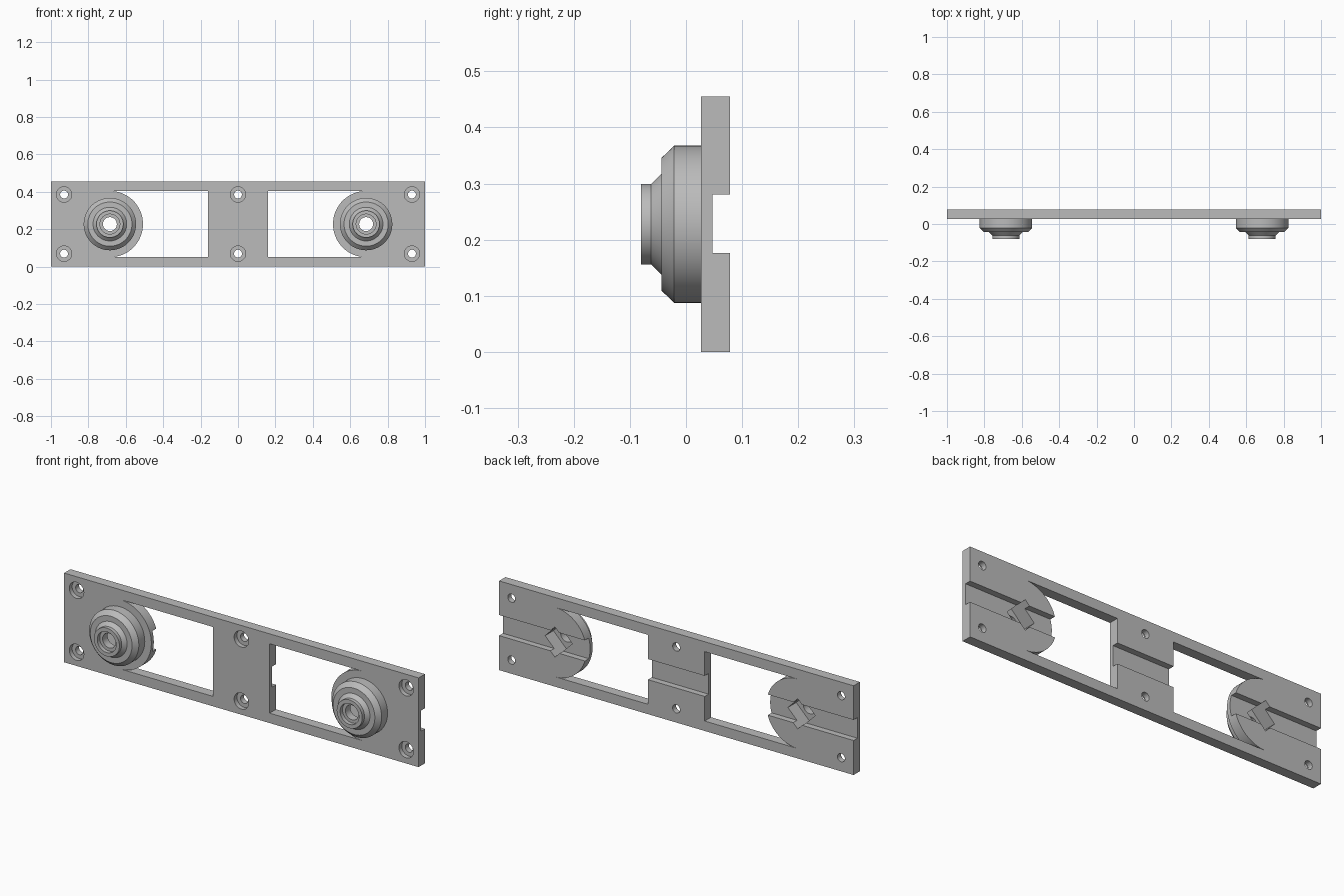
import bpy, bmesh
from math import sin, cos, pi, radians

cube = bpy.data.objects.get("Cube")
if cube:
    bpy.data.objects.remove(cube, do_unlink=True)

MID_Z = 0.2275           # height of the centre line
HUB_X = 0.685            # distance of each hub from the middle
FRONT, BACK = 0.027, 0.078

grey = bpy.data.materials.new("plain grey")
grey.use_nodes = True
grey.diffuse_color = (0.5, 0.5, 0.5, 1)
grey.node_tree.nodes["Principled BSDF"].inputs["Base Color"].default_value = (0.5, 0.5, 0.5, 1)


def make_object(name, bm):
    bmesh.ops.recalc_face_normals(bm, faces=bm.faces)
    mesh = bpy.data.meshes.new(name)
    bm.to_mesh(mesh)
    bm.free()
    mesh.materials.append(grey)
    obj = bpy.data.objects.new(name, mesh)
    bpy.context.collection.objects.link(obj)
    return obj


def prism(name, outline, y0, y1):
    """Extrude an (x, z) outline along y."""
    bm = bmesh.new()
    face = bm.faces.new([bm.verts.new((x, y0, z)) for x, z in outline])
    out = bmesh.ops.extrude_face_region(bm, geom=[face])
    moved = [v for v in out["geom"] if isinstance(v, bmesh.types.BMVert)]
    bmesh.ops.translate(bm, vec=(0, y1 - y0, 0), verts=moved)
    return make_object(name, bm)


def rect(x0, x1, z0, z1):
    return [(x0, z0), (x1, z0), (x1, z1), (x0, z1)]


def circle(x, z, r, sides=48):
    return [(x + r * cos(2 * pi * i / sides), z + r * sin(2 * pi * i / sides))
            for i in range(sides)]


def lathe(name, x, profile, sides=96):
    """Revolve a closed (radius, y) profile around the hub axis."""
    bm = bmesh.new()
    rings = [[bm.verts.new((px, y, pz)) for px, pz in circle(x, MID_Z, r, sides)]
             for r, y in profile]
    for a, b in zip(rings, rings[1:] + rings[:1]):
        for i in range(sides):
            j = (i + 1) % sides
            bm.faces.new((a[i], a[j], b[j], b[i]))
    return make_object(name, bm)


def cut(target, cutter):
    mod = target.modifiers.new("cut", "BOOLEAN")
    mod.operation = "DIFFERENCE"
    mod.solver = "EXACT"
    mod.object = cutter
    bpy.context.view_layer.objects.active = target
    bpy.ops.object.modifier_apply(modifier=mod.name)
    bpy.data.objects.remove(cutter, do_unlink=True)


# Plate with a channel along the back
plate = prism("mounting_plate", rect(-1, 1, 0, 2 * MID_Z), FRONT, BACK)
cut(plate, prism("channel_cutter", rect(-1.1, 1.1, 0.176, 0.281), 0.047, 0.1))

# Counterbored screw holes
for x in (-0.93, 0, 0.93):
    for dz in (-0.158, 0.158):
        cut(plate, prism("screw_cutter", circle(x, MID_Z + dz, 0.021), 0, 0.1))
        cut(plate, prism("head_cutter", circle(x, MID_Z + dz, 0.041), 0, 0.05))

# Stepped hub: outer wall, chamfers, nose, counterbore and bore
hub_profile = [(0.037, 0.037), (0.14, 0.037), (0.14, -0.021), (0.118, -0.044),
               (0.09, -0.044), (0.072, -0.062), (0.072, -0.08),
               (0.053, -0.08), (0.053, -0.06), (0.037, -0.06)]

for side, label in ((1, "left"), (-1, "right")):
    hx = side * HUB_X
    # Window whose outer end wraps around a round tongue
    r = 0.177
    arc = [(side * (HUB_X + r * cos(a)), MID_Z + r * sin(a))
           for a in (radians(270 - 180 * i / 48) for i in range(49))]
    window = [(side * 0.16, MID_Z - r)] + arc + [(side * 0.16, MID_Z + r)]
    cut(plate, prism("window_cutter", window, 0, 0.1))

    # Hub and the diamond-shaped nut pocket behind it
    hub = lathe(label + "_hub", hx, hub_profile)
    for part in (plate, hub):
        cut(part, prism("pocket_cutter", circle(hx, MID_Z, 0.077, 4), -0.02, 0.1))

    bpy.ops.object.select_all(action="DESELECT")
    hub.select_set(True)
    bpy.context.view_layer.objects.active = hub
    bpy.ops.object.shade_smooth_by_angle(angle=radians(25))

bpy.ops.object.select_all(action="DESELECT")
plate.select_set(True)
bpy.context.view_layer.objects.active = plate
bpy.ops.object.shade_smooth_by_angle(angle=radians(25))
